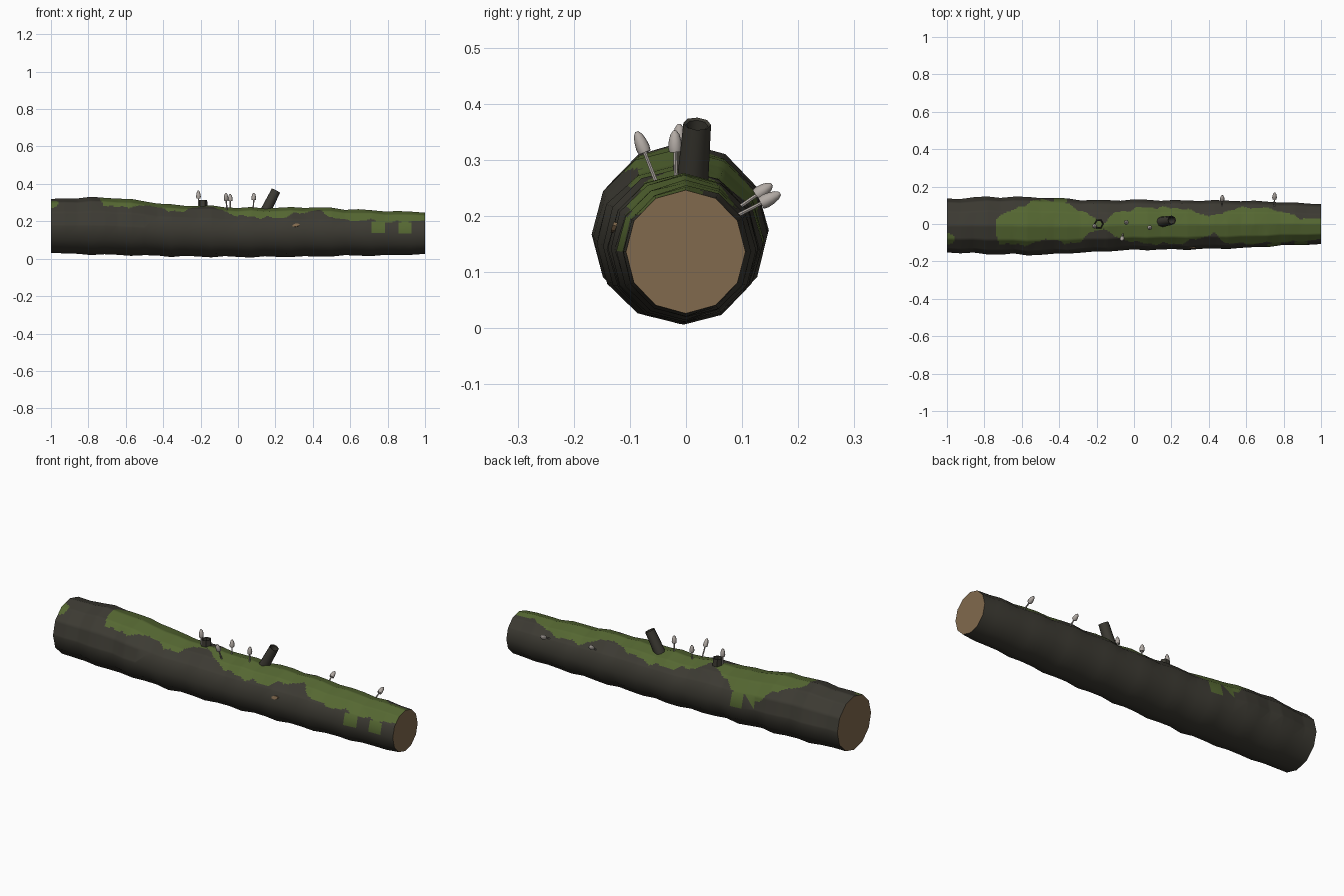
import bpy, bmesh, math, random
from mathutils import Vector

random.seed(4)
cube = bpy.data.objects.get("Cube")
if cube:
    bpy.data.objects.remove(cube)


def material(name, rgb):
    m = bpy.data.materials.new(name)
    m.use_nodes = True
    m.diffuse_color = (*rgb, 1)
    m.node_tree.nodes["Principled BSDF"].inputs["Base Color"].default_value = (*rgb, 1)
    return m


BARK = material("dark bark", (.046, .043, .033))
MOSS = material("green moss", (.092, .138, .032))
WOOD = material("cut wood", (.22, .142, .075))
PALE = material("pale mushroom", (.44, .40, .37))


def finish(name, bm, mats, angle=60):
    bmesh.ops.recalc_face_normals(bm, faces=bm.faces)
    me = bpy.data.meshes.new(name)
    bm.to_mesh(me)
    bm.free()
    for m in mats:
        me.materials.append(m)
    ob = bpy.data.objects.new(name, me)
    bpy.context.collection.objects.link(ob)
    bpy.ops.object.select_all(action='DESELECT')
    ob.select_set(True)
    bpy.context.view_layer.objects.active = ob
    bpy.ops.object.shade_smooth_by_angle(angle=math.radians(angle))
    return ob


def loft(bm, rings, cap_ends=False):
    """Skin a list of point rings."""
    loops = [[bm.verts.new(p) for p in ring] for ring in rings]
    n = len(loops[0])
    for a, b in zip(loops, loops[1:]):
        for i in range(n):
            j = (i + 1) % n
            bm.faces.new((a[i], a[j], b[j], b[i]))
    if cap_ends:
        bm.faces.new(loops[0])
        bm.faces.new(loops[-1])


def turned(bm, base, tip, profile, sides, cap_ends):
    """Revolve (radius, fraction along axis) pairs about the base-tip line."""
    base, axis = Vector(base), Vector(tip) - Vector(base)
    turn = Vector((0, 0, 1)).rotation_difference(axis)
    rings = []
    for r, t in profile:
        rings.append([base + axis * t + turn @ Vector((r * math.cos(a), r * math.sin(a), 0))
                      for a in (math.tau * i / sides for i in range(sides))])
    loft(bm, rings, cap_ends)


def lookup(table, x):
    """Linear interpolation of table rows keyed by their first value."""
    for a, b in zip(table, table[1:]):
        if a[0] <= x <= b[0]:
            t = (x - a[0]) / (b[0] - a[0])
            return [p + (q - p) * t for p, q in zip(a[1:], b[1:])]
    return None


# Log outline: x, low y, high y, low z, high z
OUTLINE = [
    (-1, -.152, .136, .03, .32), (-.7, -.162, .146, .02, .328),
    (-.5, -.165, .143, .018, .308), (-.38, -.158, .136, .012, .288),
    (-.2, -.148, .126, .012, .284), (0, -.137, .128, .008, .272),
    (.4, -.134, .126, .012, .274), (.6, -.128, .123, .016, .264),
    (.8, -.115, .116, .018, .254), (1, -.107, .106, .026, .246)]

# Moss edge seen from above: x, low y, high y
MOSS_EDGE = [
    (-.74, -.05, .01), (-.72, -.1, .05), (-.6, -.115, .09), (-.55, -.105, .125),
    (-.43, -.075, .125), (-.37, -.11, .115), (-.28, -.09, .07), (-.24, -.05, .045),
    (-.16, -.02, .01), (-.1, -.07, .06), (.05, -.105, .09), (.25, -.105, .085),
    (.38, -.065, .05), (.43, -.055, .04), (.49, -.1, .07), (.6, -.107, .09),
    (.75, -.1, .08), (.88, -.095, .035), (1, -.085, .025)]

SIDES, STEPS = 12, 28


def log_ring(x, wobble):
    y0, y1, z0, z1 = lookup(OUTLINE, x)
    cy, cz = (y0 + y1) / 2, (z0 + z1) / 2
    ring = []
    for i in range(SIDES):
        a = math.tau * i / SIDES
        k = 1 + wobble * (.028 * math.sin(30 * x + .8 * math.cos(a)) + random.uniform(-.012, .012))
        ring.append(Vector((x, cy + (y1 - y0) / 2 * k * math.cos(a),
                            cz + (z1 - z0) / 2 * k * math.sin(a))))
    return ring


rings = [log_ring(-1 + 2 * i / STEPS, 0 if i in (0, STEPS) else 1) for i in range(STEPS + 1)]

# Bark, with the upper faces split finely so moss can follow its edge
bm = bmesh.new()
loft(bm, rings)
upper = {e for f in bm.faces if f.calc_center_median().z > .2 for e in f.edges}
bmesh.ops.subdivide_edges(bm, edges=list(upper), cuts=8, use_grid_fill=True)
for f in bm.faces:
    c = f.calc_center_median()
    edge = lookup(MOSS_EDGE, c.x)
    ripple = .005 * math.sin(47 * c.x) + .003 * math.sin(90 * c.x)
    mossy = c.z > .18 and edge and edge[0] + ripple < c.y < edge[1] + ripple
    patch = c.z > .2 and math.hypot((c.x + 1) / .04, (c.y + .08) / .03) < 1
    f.material_index = 1 if mossy or patch else 0
finish("log_bark", bm, [BARK, MOSS], 80)

# Sawn ends
for name, ring in (("sawn_end_right", rings[0]), ("sawn_end_left", rings[-1])):
    bm = bmesh.new()
    face = bm.faces.new([bm.verts.new(p) for p in ring])
    if face.normal.x * ring[0].x < 0:
        face.normal_flip()
    me = bpy.data.meshes.new(name)
    bm.normal_update()
    if face.normal.x * ring[0].x < 0:
        face.normal_flip()
    bm.to_mesh(me)
    bm.free()
    me.materials.append(WOOD)
    bpy.context.collection.objects.link(bpy.data.objects.new(name, me))

# Hollow broken branch stubs
for name, base, tip, r, sides in (
        ("short_branch_stub", (-.187, 0, .25), (-.19, 0, .314), .026, 6),
        ("long_branch_stub", (.14, .01, .24), (.203, .02, .364), .026, 8)):
    bm = bmesh.new()
    turned(bm, base, tip, [(r * 1.1, 0), (r * .95, 1), (r * .75, .98), (r * .7, .1)], sides, False)
    finish(name, bm, [BARK], 50)

# Bare knot on the front
bm = bmesh.new()
turned(bm, (.31, -.122, .178), (.31, -.131, .18), [(.016, 0), (.015, 1)], 7, True)
for v in bm.verts:
    v.co.z = .18 + (v.co.z - .18) * .6 + (v.co.x - .31) * .2
    v.co.x = .31 + (v.co.x - .31) * 1.3
finish("bare_knot", bm, [WOOD], 30)

# Mushrooms: slim stem and egg-shaped cap
CAP = [(.004, .6), (.011, .56), (.0125, .66), (.011, .8), (.008, .92), (.003, 1)]
SPOTS = [
    ((-.21, -.012, .27), (-.212, -.012, .364)), ((-.06, -.055, .265), (-.065, -.088, .35)),
    ((-.04, .005, .262), (-.042, .01, .345)), ((.082, -.018, .265), (.085, -.02, .352)),
    ((.47, .09, .212), (.472, .153, .256)), ((.75, .09, .2), (.752, .168, .24))]
for i, (base, tip) in enumerate(SPOTS):
    bm = bmesh.new()
    turned(bm, base, tip, [(.004, -.1), (.0035, .62)], 6, True)
    turned(bm, base, tip, CAP, 8, True)
    finish(f"mushroom_{i + 1}", bm, [PALE], 50)
